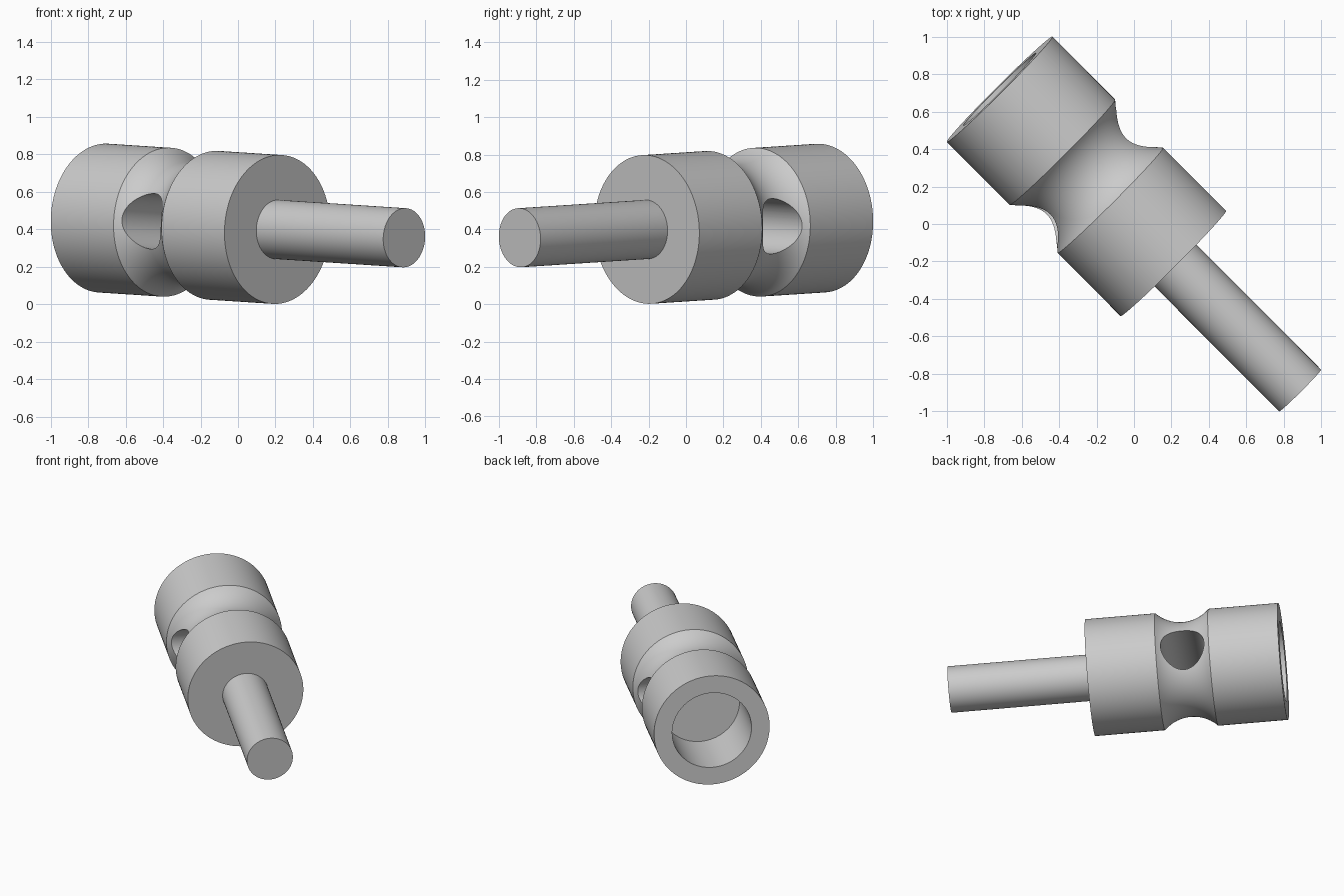
import bpy
import bmesh
from math import radians, sin, cos, pi, sqrt
from mathutils import Matrix, Vector

if "Cube" in bpy.data.objects:
    bpy.data.objects.remove(bpy.data.objects["Cube"], do_unlink=True)

SEGMENTS = 128
R_BODY, R_BORE, R_PIN, R_HOLE = 0.398, 0.273, 0.158, 0.148
BORE_DEPTH, GROOVE_START, GROOVE_END, BODY_END, PIN_END = 0.47, 0.475, 0.838, 1.314, 2.274

# Body axis is local x, cross hole is local y
placement = (Matrix.Translation((-0.7175, 0.719, 0.46))
             @ Matrix.Rotation(radians(3.74), 4, 'Y')
             @ Matrix.Rotation(radians(-45), 4, 'Z'))

steel = bpy.data.materials.new("grey_steel")
steel.use_nodes = True
grey = (0.6, 0.6, 0.6, 1.0)
steel.diffuse_color = grey
steel.node_tree.nodes["Principled BSDF"].inputs["Base Color"].default_value = grey


def lathe(name, profile):
    """Revolve (x, radius) points around the x axis."""
    bm = bmesh.new()
    verts = [bm.verts.new((x, 0, r)) for x, r in profile]
    edges = [bm.edges.new(pair) for pair in zip(verts, verts[1:])]
    bmesh.ops.spin(bm, geom=verts + edges, cent=(0, 0, 0), axis=(1, 0, 0),
                   angle=2 * pi, steps=SEGMENTS)
    bmesh.ops.remove_doubles(bm, verts=bm.verts, dist=1e-5)
    bmesh.ops.recalc_face_normals(bm, faces=bm.faces)
    mesh = bpy.data.meshes.new(name)
    bm.to_mesh(mesh)
    bm.free()
    mesh.materials.append(steel)
    obj = bpy.data.objects.new(name, mesh)
    bpy.context.collection.objects.link(obj)
    obj.matrix_world = placement
    return obj


def activate(obj):
    bpy.ops.object.select_all(action='DESELECT')
    obj.select_set(True)
    bpy.context.view_layer.objects.active = obj


# Socketed body with a quarter-circle waist groove
middle = (GROOVE_START + GROOVE_END) / 2
half = (GROOVE_END - GROOVE_START) / 2
arc_radius = half * sqrt(2)
steps = 20
groove = []
for i in range(steps + 1):
    a = radians(-45 + 90 * i / steps)
    groove.append((middle + arc_radius * sin(a), R_BODY + half - arc_radius * cos(a)))
body = lathe("body", [(BORE_DEPTH, 0), (BORE_DEPTH, R_BORE), (0, R_BORE), (0, R_BODY)]
             + groove + [(BODY_END, R_BODY), (BODY_END, 0)])

# Pin rooted inside the body
root = BODY_END - 0.05
pin = lathe("pin", [(root, 0), (root, R_PIN), (PIN_END, R_PIN), (PIN_END, 0)])

# Cross hole through the waist
cutter = lathe("cross_hole_cutter", [(-0.6, 0), (-0.6, R_HOLE), (0.6, R_HOLE), (0.6, 0)])
cutter.matrix_world = (placement @ Matrix.Translation((middle, 0, 0))
                       @ Matrix.Rotation(radians(90), 4, 'Z'))
cutter.hide_render = True
bpy.context.view_layer.update()
activate(body)
cut = body.modifiers.new("cross_hole", 'BOOLEAN')
cut.operation = 'DIFFERENCE'
cut.solver = 'EXACT'
cut.object = cutter
bpy.ops.object.modifier_apply(modifier=cut.name)
bpy.data.objects.remove(cutter, do_unlink=True)

for part in (body, pin):
    activate(part)
    bpy.ops.object.shade_smooth_by_angle(angle=radians(30))
